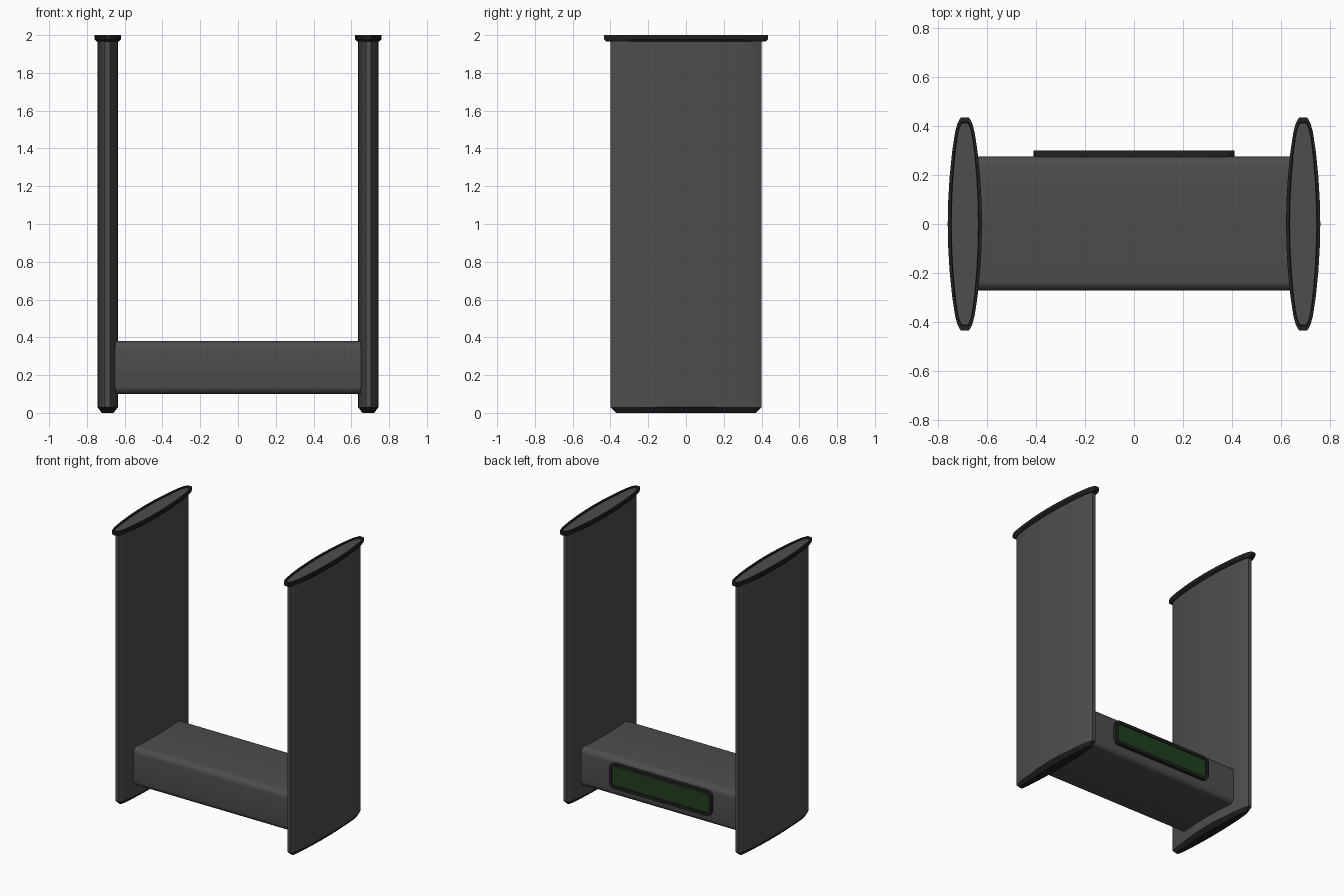
import bpy, bmesh, math
from mathutils import Vector

if "Cube" in bpy.data.objects:
    bpy.data.objects.remove(bpy.data.objects["Cube"])


def material(name, rgb):
    m = bpy.data.materials.new(name)
    m.diffuse_color = (*rgb, 1)
    m.use_nodes = True
    m.node_tree.nodes["Principled BSDF"].inputs["Base Color"].default_value = m.diffuse_color
    return m


CHARCOAL = material("charcoal", (0.075, 0.075, 0.075))
BLACK = material("black", (0.015, 0.015, 0.015))
GREEN = material("green", (0.015, 0.05, 0.012))

# quarter of the lens outline, from the tip to the widest point
QUARTER = [(0.24, 1.0), (0.44, 0.94), (0.57, 0.86), (0.74, 0.68), (0.89, 0.44), (0.97, 0.22), (1.0, 0.0)]


def lens(hx, hy):
    right = QUARTER + [(x, -y) for x, y in QUARTER[-2::-1]]
    return [(x * hx, y * hy) for x, y in right + [(-x, -y) for x, y in right]]


def rounded_rect(hw, hh, r, steps=5):
    pts = []
    for k, (sx, sy) in enumerate([(1, 1), (-1, 1), (-1, -1), (1, -1)]):
        for i in range(steps + 1):
            a = math.pi / 2 * (k + i / steps)
            pts.append((sx * (hw - r) + r * math.cos(a), sy * (hh - r) + r * math.sin(a)))
    return pts


def loft(name, rings, mat, angle=35):
    """Skin a list of 3D rings and cap both ends."""
    bm = bmesh.new()
    loops = [[bm.verts.new(p) for p in ring] for ring in rings]
    for a, b in zip(loops, loops[1:]):
        for i in range(len(a)):
            j = (i + 1) % len(a)
            bm.faces.new((a[i], a[j], b[j], b[i]))
    bm.faces.new(loops[0])
    bm.faces.new(loops[-1])
    bmesh.ops.recalc_face_normals(bm, faces=bm.faces)
    me = bpy.data.meshes.new(name)
    bm.to_mesh(me)
    bm.free()
    me.materials.append(mat)
    ob = bpy.data.objects.new(name, me)
    bpy.context.collection.objects.link(ob)
    bpy.ops.object.select_all(action='DESELECT')
    ob.select_set(True)
    bpy.context.view_layer.objects.active = ob
    bpy.ops.object.shade_smooth_by_angle(angle=math.radians(angle))
    return ob


def upright(name, cx, levels, mat):
    return loft(name, [[(cx + x, y, z) for x, y in lens(hx, hy)] for z, hx, hy in levels], mat)


for side, cx in (("left", -0.69), ("right", 0.69)):
    # tall lens-shaped side panel
    upright(side + "_panel", cx, [(0.03, 0.054, 0.40), (1.97, 0.054, 0.40)], CHARCOAL)
    # tapered foot
    upright(side + "_foot", cx, [(0, 0.031, 0.37), (0.03, 0.054, 0.40)], BLACK)
    # flared top rim with shallow recess
    upright(side + "_rim", cx, [(1.965, 0.058, 0.42), (1.978, 0.07, 0.435), (2.0, 0.07, 0.435),
                                (2.0, 0.057, 0.415), (1.99, 0.055, 0.412)], BLACK)
    # inlaid top surface
    upright(side + "_top_inlay", cx, [(1.985, 0.054, 0.41), (1.992, 0.054, 0.41)], CHARCOAL)

# crossbar between the panels
bar = rounded_rect(0.273, 0.14, 0.04)
loft("crossbar", [[(x, y + 0.002, z + 0.24) for y, z in bar] for x in (-0.655, 0.655)], CHARCOAL)


def plate(name, levels, mat):
    return loft(name, [[(x, y, z + 0.258) for x, z in rounded_rect(hw, hh, r)]
                       for y, hw, hh, r in levels], mat)


# screen frame and screen on the back of the crossbar
plate("screen_frame", [(0.265, 0.41, 0.09, 0.04), (0.30, 0.41, 0.09, 0.04),
                       (0.30, 0.388, 0.068, 0.022), (0.29, 0.388, 0.068, 0.022)], BLACK)
plate("screen", [(0.28, 0.387, 0.067, 0.022), (0.293, 0.387, 0.067, 0.022)], GREEN)
